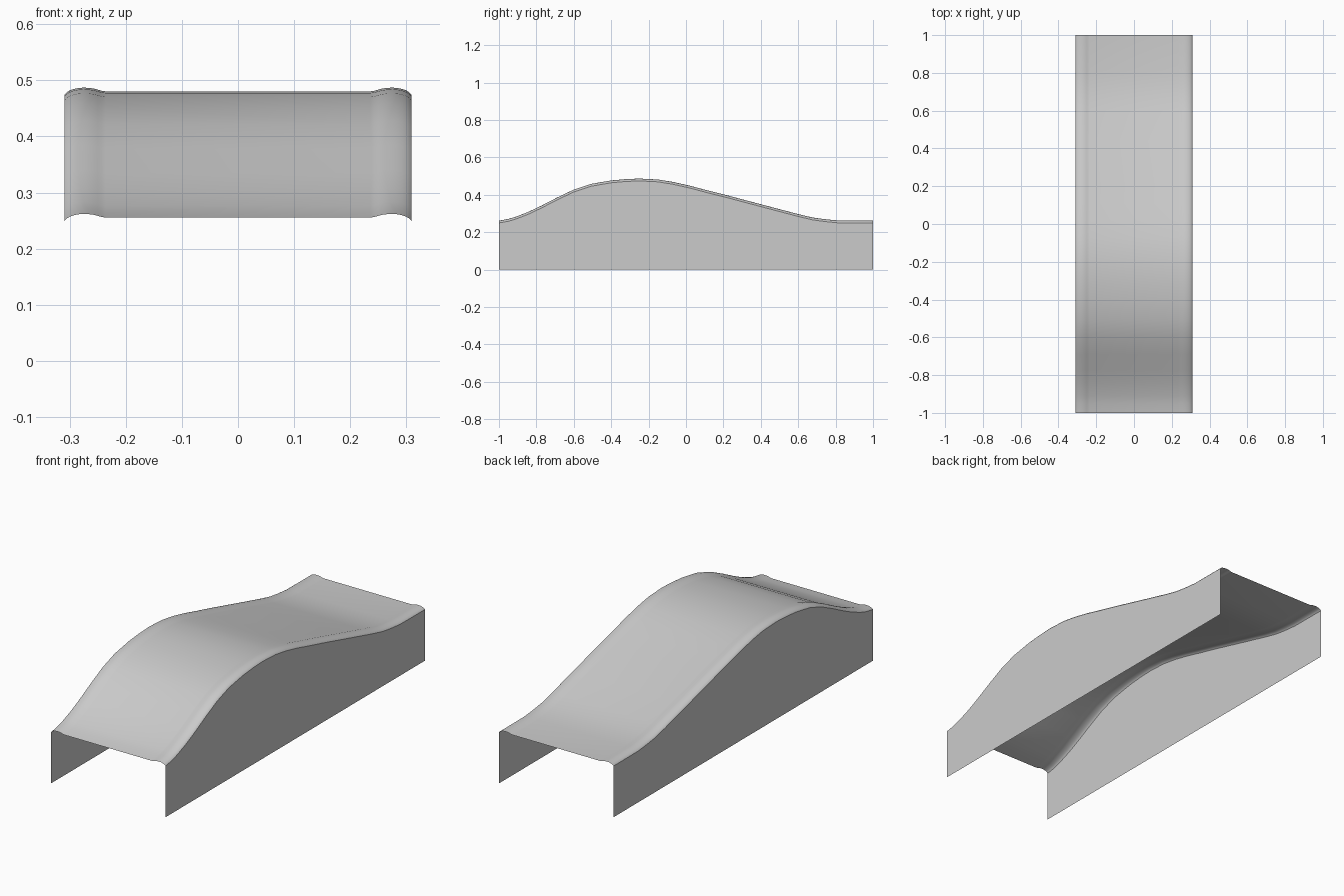
import bpy

if "Cube" in bpy.data.objects:
    bpy.data.objects.remove(bpy.data.objects["Cube"])

# Side profile along y: height of the raised lip
PROFILE = [(-1, .262), (-.95, .271), (-.91, .283), (-.845, .308), (-.775, .341),
           (-.69, .385), (-.6, .428), (-.51, .458), (-.4, .477), (-.32, .484),
           (-.25, .487), (-.15, .482), (-.07, .469), (.02, .449), (.11, .425),
           (.21, .4), (.44, .339), (.6, .297), (.675, .279), (.74, .27),
           (.81, .263), (1, .262)]

# Half cross-section from centre to edge: x, offset below the lip
HALF = [(0, -.0065), (.236, -.0065), (.243, -.0055), (.25, -.0035), (.258, -.0015),
        (.267, -.0003), (.276, 0), (.285, -.0008), (.293, -.0025), (.3, -.005),
        (.305, -.008), (.309, -.0125)]
SECTION = [(-x, d) for x, d in HALF[:0:-1]] + HALF
EDGE_X, EDGE_D = HALF[-1]


def sheet(name, rows):
    """Grid surface through equally long rows of points."""
    n = len(rows[0])
    verts = [p for row in rows for p in row]
    faces = [(i * n + j, i * n + j + 1, (i + 1) * n + j + 1, (i + 1) * n + j)
             for i in range(len(rows) - 1) for j in range(n - 1)]
    mesh = bpy.data.meshes.new(name)
    mesh.from_pydata(verts, [], faces)
    obj = bpy.data.objects.new(name, mesh)
    bpy.context.collection.objects.link(obj)
    return obj


# Curved deck with a rounded lip along each side
deck = sheet("curved_deck", [[(x, y, z + d) for x, d in SECTION] for y, z in PROFILE])
bpy.context.view_layer.objects.active = deck
deck.select_set(True)
bpy.ops.object.shade_smooth_by_angle(angle=0.6)

# Flat side panels down to the ground
for side, s in (("left", -1), ("right", 1)):
    rows = [[(s * EDGE_X, y, 0), (s * EDGE_X, y, z + EDGE_D)] for y, z in PROFILE]
    sheet(side + "_side_panel", rows if s < 0 else rows[::-1])

# Face panels outward
for name in ("left_side_panel", "right_side_panel"):
    mesh = bpy.data.objects[name].data
    if mesh.polygons[0].normal.x * mesh.vertices[0].co.x < 0:
        mesh.flip_normals()
